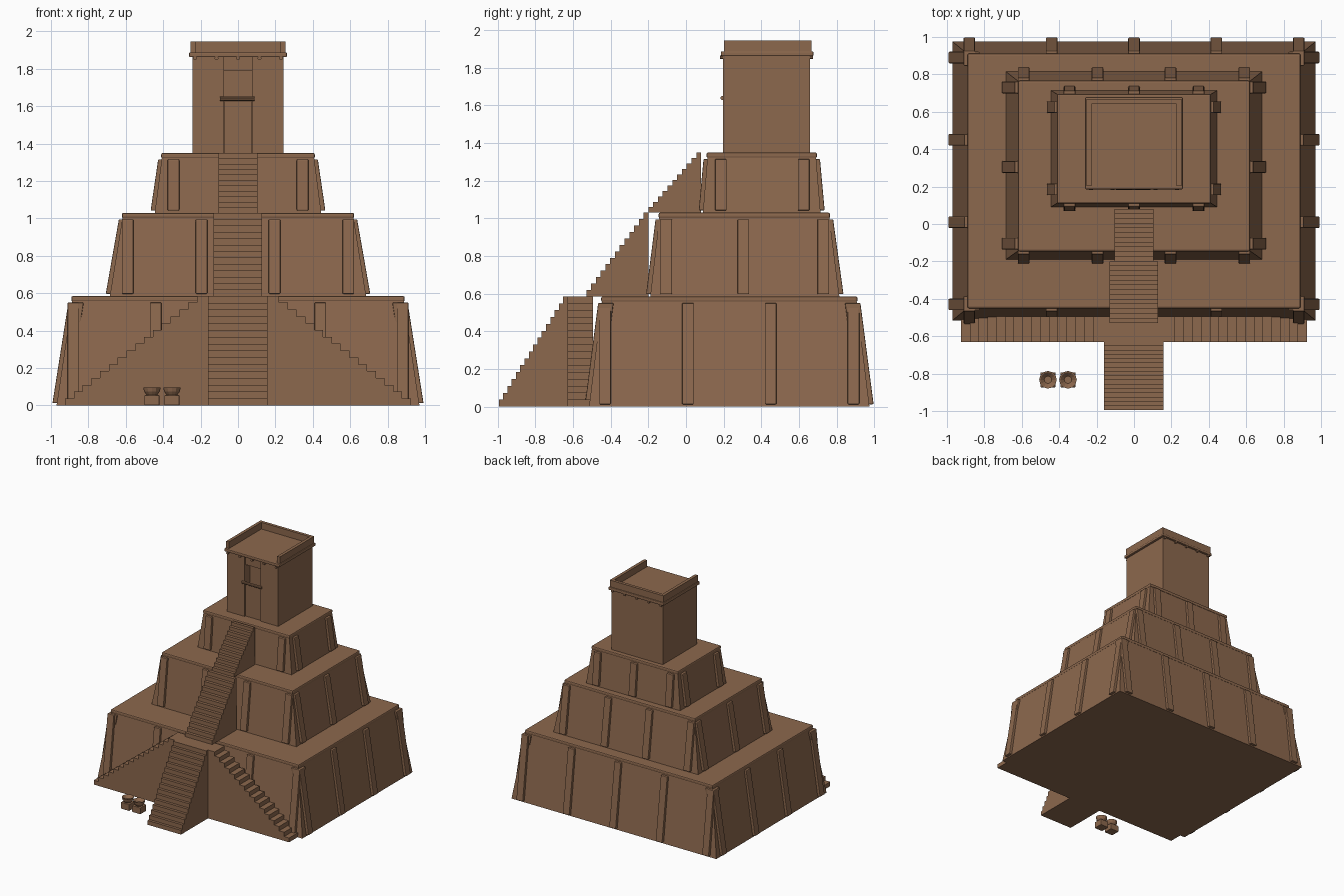
import bpy, bmesh, math
from mathutils import Matrix

if "Cube" in bpy.data.objects:
    bpy.data.objects.remove(bpy.data.objects["Cube"], do_unlink=True)

clay = bpy.data.materials.new("clay_brown")
clay.use_nodes = True
BROWN = (0.262, 0.138, 0.075, 1)
clay.diffuse_color = BROWN
shader = clay.node_tree.nodes["Principled BSDF"]
shader.inputs["Base Color"].default_value = BROWN
shader.inputs["Roughness"].default_value = 0.9


def finish(name, bm, bevel=0):
    bmesh.ops.recalc_face_normals(bm, faces=bm.faces)
    mesh = bpy.data.meshes.new(name)
    bm.to_mesh(mesh)
    bm.free()
    mesh.materials.append(clay)
    obj = bpy.data.objects.new(name, mesh)
    bpy.context.collection.objects.link(obj)
    if bevel:
        mod = obj.modifiers.new("worn_edges", "BEVEL")
        mod.width = bevel
        mod.segments = 2
    return obj


def add_frustum(bm, low, high, z0, z1):
    """Block between two rectangles (x0, x1, y0, y1)."""
    rings = []
    for (x0, x1, y0, y1), z in ((low, z0), (high, z1)):
        rings.append([bm.verts.new((x, y, z)) for x, y in
                      ((x0, y0), (x1, y0), (x1, y1), (x0, y1))])
    a, b = rings
    bm.faces.new(a[::-1])
    bm.faces.new(b)
    for i in range(4):
        j = (i + 1) % 4
        bm.faces.new((a[i], a[j], b[j], b[i]))


def frustum(name, low, high, z0, z1, bevel=0):
    bm = bmesh.new()
    add_frustum(bm, low, high, z0, z1)
    return finish(name, bm, bevel)


def box(name, rect, z0, z1, bevel=0):
    return frustum(name, rect, rect, z0, z1, bevel)


def grow(r, d):
    return (r[0] - d, r[1] + d, r[2] - d, r[3] + d)


def tier(name, low, high, z0, z1, xs, ys):
    """Sloped terrace with a rounded rim and leaning buttresses."""
    frustum(name + "_terrace", low, high, z0, z1 - 0.01)
    box(name + "_rim", grow(high, 0.006), z1 - 0.03, z1, 0.009)
    bm = bmesh.new()
    half, depth, out = 0.031, 0.06, 0.022
    zb, zt = z0 + 0.012, z1 - 0.035
    for axis, spots in ((0, ys), (1, xs)):
        for side in (0, 1):
            s = 1 if side else -1
            k = axis * 2 + side
            for c in spots:
                rects = []
                for r in (low, high):
                    span = sorted((r[k] + s * out, r[k] - s * depth))
                    across = [c - half, c + half]
                    rects.append(span + across if axis == 0 else across + span)
                add_frustum(bm, rects[0], rects[1], zb, zt)
    finish(name + "_buttresses", bm, 0.005)


def stairs(name, start, end, z0, z1, steps, lo, hi, along="y"):
    """Solid flight climbing from start to end, between lo and hi across."""
    run, rise = (end - start) / steps, (z1 - z0) / steps
    profile = [(start, z0)]
    for i in range(steps):
        profile.append((start + i * run, z0 + (i + 1) * rise))
        profile.append((start + (i + 1) * run, z0 + (i + 1) * rise))
    profile.append((end, z0))
    bm = bmesh.new()

    def point(p, c):
        return (c, p[0], p[1]) if along == "y" else (p[0], c, p[1])
    a = [bm.verts.new(point(p, lo)) for p in profile]
    b = [bm.verts.new(point(p, hi)) for p in profile]
    bm.faces.new(a)
    bm.faces.new(b[::-1])
    for i in range(len(a)):
        j = (i + 1) % len(a)
        bm.faces.new((a[i], b[i], b[j], a[j]))
    return finish(name, bm)


def add_rod(bm, centre, radius, length, axis):
    turn = Matrix.Rotation(math.pi / 2, 4, axis)
    bmesh.ops.create_cone(bm, cap_ends=True, segments=10, radius1=radius, radius2=radius,
                          depth=length, matrix=Matrix.Translation(centre) @ turn)


# Three stepped terraces
tier("lower", (-0.97, 0.97, -0.515, 0.975), (-0.885, 0.885, -0.445, 0.905), 0, 0.585,
     (-0.88, -0.44, 0, 0.44, 0.88), (-0.43, 0.01, 0.45, 0.89))
tier("middle", (-0.685, 0.685, -0.19, 0.815), (-0.615, 0.615, -0.14, 0.76), 0.585, 1.03,
     (-0.59, -0.195, 0.195, 0.59), (-0.105, 0.305, 0.73))
tier("upper", (-0.445, 0.445, 0.09, 0.715), (-0.405, 0.405, 0.115, 0.69), 1.03, 1.35,
     (-0.345, 0, 0.345), (0.185, 0.625))

# Central stairs, landing and the two side flights
stairs("lower_stairs", -0.995, -0.63, 0, 0.585, 16, -0.16, 0.157)
box("landing", (-0.22, 0.22, -0.63, -0.495), 0, 0.585)
stairs("middle_stairs", -0.53, -0.2, 0.585, 1.03, 13, -0.13, 0.127)
stairs("upper_stairs", -0.2, 0.08, 1.03, 1.35, 11, -0.105, 0.103)
for side, s in (("left", 1), ("right", -1)):
    stairs(side + "_side_stairs", s * 0.925, s * 0.22, 0, 0.55, 15, -0.63, -0.495, "x")

# Shrine walls around a recessed doorway
X, Y0, Y1, Z0, Z1 = 0.243, 0.197, 0.66, 1.35, 1.87
box("shrine_body", (-X, X, Y0 + 0.07, Y1), Z0, Z1)
for side, s in (("left", 1), ("right", -1)):
    x0, x1 = sorted((s * 0.075, s * X))
    box(side + "_door_wall", (x0, x1, Y0, Y0 + 0.07), Z0, Z1)
box("door_lintel", (-0.075, 0.075, Y0 + 0.012, Y0 + 0.07), 1.79, Z1)
box("door_curtain", (-0.073, 0.073, Y0 + 0.012, Y0 + 0.02), Z0, 1.64)
bm = bmesh.new()
add_rod(bm, (-0.005, Y0 - 0.002, 1.64), 0.012, 0.185, "Y")
finish("curtain_rod", bm)

# Roof slab and parapet, open at the front
box("roof_cornice", (-0.262, 0.262, Y0 - 0.012, Y1 + 0.018), 1.862, 1.888, 0.007)
for side, s in (("left", 1), ("right", -1)):
    x0, x1 = sorted((s * 0.228, s * 0.254))
    box(side + "_parapet", (x0, x1, Y0 + 0.006, Y1 + 0.008), 1.88, 1.945)
box("back_parapet", (-0.23, 0.23, Y1 - 0.018, Y1 + 0.008), 1.88, 1.945)
bm = bmesh.new()
for i in range(5):
    add_rod(bm, ((i - 2) * 0.115, (Y0 + Y1) / 2, 1.856), 0.01, Y1 - Y0 + 0.03, "X")
finish("roof_beam_ends", bm)

# Pair of offering bowls on pedestals
for i, x in enumerate((-0.46, -0.353)):
    box(f"pedestal_{i + 1}", (x - 0.04, x + 0.04, -0.873, -0.793), 0, 0.055, 0.004)
    bm = bmesh.new()
    rings = []
    for r, z in ((0.025, 0.05), (0.042, 0.075), (0.047, 0.097), (0.04, 0.095), (0.02, 0.075)):
        rings.append([bm.verts.new((x + r * math.cos(k * math.pi / 6),
                                    -0.833 + r * math.sin(k * math.pi / 6), z))
                      for k in range(12)])
    for a, b in zip(rings, rings[1:]):
        for k in range(12):
            n = (k + 1) % 12
            bm.faces.new((a[k], a[n], b[n], b[k]))
    bm.faces.new(rings[0][::-1])
    bm.faces.new(rings[-1])
    finish(f"bowl_{i + 1}", bm)
